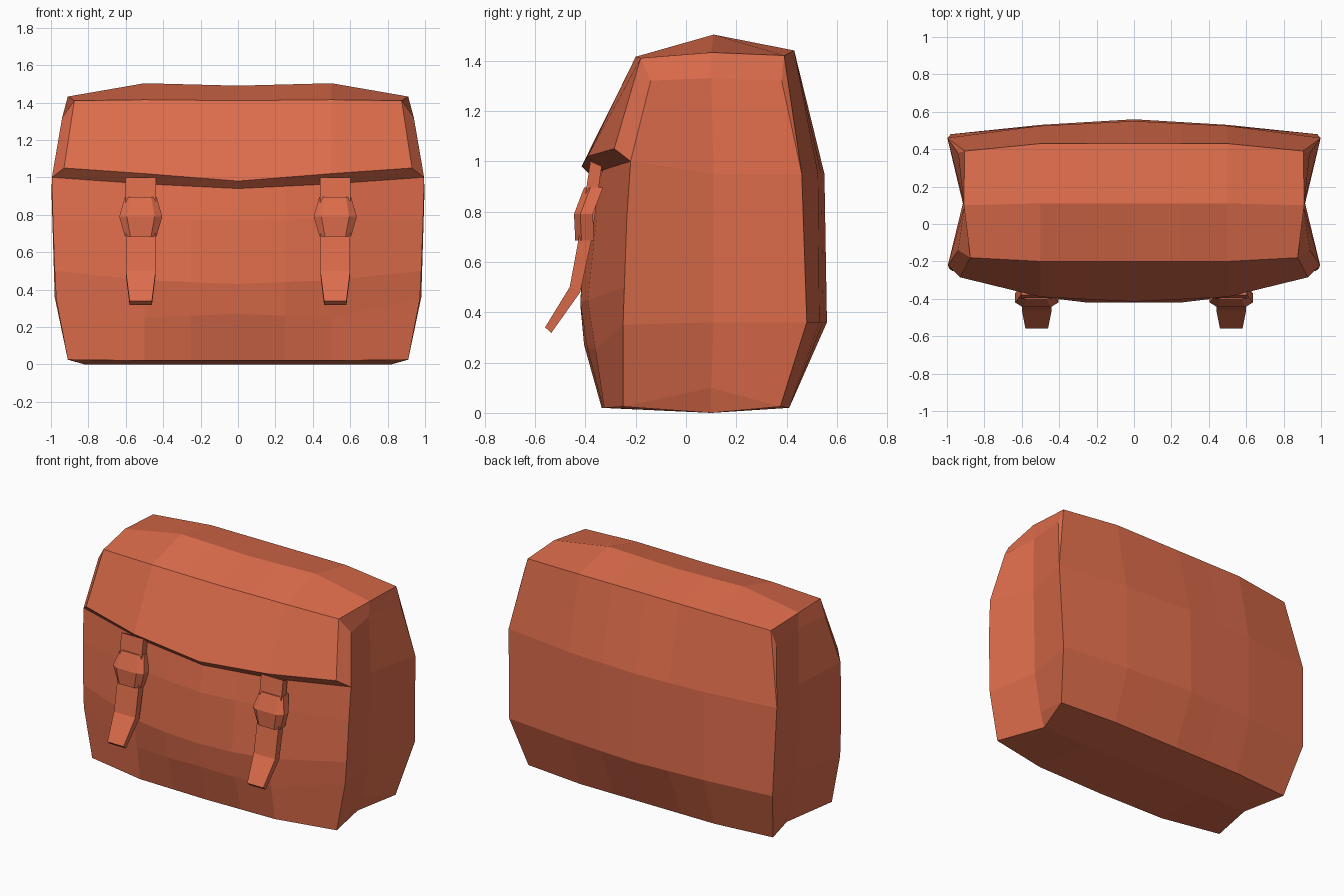
import bpy, bmesh
from mathutils import Vector

if "Cube" in bpy.data.objects:
    bpy.data.objects.remove(bpy.data.objects["Cube"])

leather = bpy.data.materials.new("leather")
leather.diffuse_color = (0.72, 0.15, 0.07, 1)
leather.use_nodes = True
leather.node_tree.nodes["Principled BSDF"].inputs["Base Color"].default_value = leather.diffuse_color


def finish(name, bm):
    bmesh.ops.remove_doubles(bm, verts=bm.verts, dist=0.0005)
    bmesh.ops.recalc_face_normals(bm, faces=bm.faces)
    mesh = bpy.data.meshes.new(name)
    bm.to_mesh(mesh)
    bm.free()
    mesh.materials.append(leather)
    obj = bpy.data.objects.new(name, mesh)
    bpy.context.collection.objects.link(obj)
    return obj


# Bag outline rows: (y, z) at centre, (y, z) at x=0.5, (x, y, z) at the end,
# and the extra forward bulge at x=0.25
rows = {
    "bottom":     ((.10, .00), (.10, .00), (.82, .10, .00), 0),
    "front_low":  ((-.335, .02), (-.325, .02), (.91, -.25, .025), 0),
    "front_a":    ((-.405, .27), (-.36, .25), (.972, -.25, .35), -.01),
    "front_b":    ((-.42, .43), (-.39, .45), (.98, -.245, .5), -.015),
    "front_c":    ((-.405, .77), (-.355, .78), (.99, -.235, .78), -.01),
    "lip_under":  ((-.375, .94), (-.33, .965), (.995, -.22, 1.0), 0),
    "lip":        ((-.415, .98), (-.39, 1.02), (.93, -.285, 1.05), 0),
    "top_front":  ((-.20, 1.41), (-.20, 1.415), (.875, -.18, 1.41), 0),
    "ridge":      ((.11, 1.49), (.11, 1.503), (.91, .10, 1.432), 0),
    "top_back":   ((.43, 1.44), (.43, 1.44), (.905, .39, 1.42), 0),
    "back_high":  ((.55, .95), (.525, .95), (.998, .46, .95), 0),
    "back_mid":   ((.56, .36), (.53, .36), (.98, .48, .36), 0),
    "back_low":   ((.41, .02), (.41, .02), (.91, .375, .025), 0),
}
# Recessed crease and inner corners of the side gusset
gusset = {
    "c1": (.85, .10, .10), "c2": (.905, .11, .36), "c3": (.915, .11, .95),
    "c4": (.905, .10, 1.33), "i": (.94, -.14, 1.32), "j": (.94, .38, 1.32),
}
gusset_faces = """bottom front_low c1
front_low front_a c2 c1
front_a front_b front_c lip_under c3 c2
lip_under i c4 c3
lip_under lip top_front i
top_front ridge c4 i
ridge top_back j c4
top_back back_high j
back_high c3 c4 j
back_high back_mid c2 c3
back_mid back_low c1 c2
back_low bottom c1"""

# Satchel body with flap, both halves
bm = bmesh.new()
for side in (1, -1):
    rings, named = [], {}
    for col in range(4):
        ring = []
        for key, (mid, half, end, bulge) in rows.items():
            a, b, e = Vector((0, *mid)), Vector((.5, *half)), Vector(end)
            p = (a, (a + b) / 2 + Vector((0, bulge, 0)), b, e)[col]
            v = bm.verts.new((side * p.x, p.y, p.z))
            ring.append(v)
            named[key] = v
        rings.append(ring)
    for r, s in zip(rings, rings[1:]):
        for k in range(len(r)):
            n = (k + 1) % len(r)
            bm.faces.new((r[k], r[n], s[n], s[k]))
    for key, p in gusset.items():
        named[key] = bm.verts.new((side * p[0], p[1], p[2]))
    for line in gusset_faces.splitlines():
        bm.faces.new([named[k] for k in line.split()])
finish("satchel_body", bm)


def loft(name, cx, sections):
    """Box loft; each section is (half width, outer y, outer z, inner y, inner z)."""
    bm = bmesh.new()
    rings = [[bm.verts.new(c) for c in ((cx - w, y, z), (cx + w, y, z),
                                        (cx + w, yi, zi), (cx - w, yi, zi))]
             for w, y, z, yi, zi in sections]
    for r, s in zip(rings, rings[1:]):
        for k in range(4):
            n = (k + 1) % 4
            bm.faces.new((r[k], r[n], s[n], s[k]))
    bm.faces.new(rings[0])
    bm.faces.new(rings[-1])
    return finish(name, bm)


def buckle(name, cx):
    """Chunky buckle: bulging outline with a narrower raised front."""
    bm = bmesh.new()
    rings = []
    for z, w, y in ((.895, .085, -.405), (.79, .115, -.445), (.685, .085, -.44)):
        rings.append([bm.verts.new((cx + u, v, z)) for u, v in (
            (-w, y + .075), (-w, y + .025), (-w * .65, y), (w * .65, y),
            (w, y + .025), (w, y + .075))])
    for r, s in zip(rings, rings[1:]):
        for k in range(6):
            n = (k + 1) % 6
            bm.faces.new((r[k], r[n], s[n], s[k]))
    bm.faces.new(rings[0])
    bm.faces.new(rings[-1])
    return finish(name, bm)


# Straps and buckles
for side, label in ((-1, "left"), (1, "right")):
    x = side * .52
    loft("strap_" + label, x, [
        (.082, -.38, 1.0, -.335, .98), (.08, -.425, .70, -.375, .69),
        (.08, -.462, .50, -.42, .48), (.06, -.56, .34, -.535, .318)])
    buckle("buckle_" + label, x)
